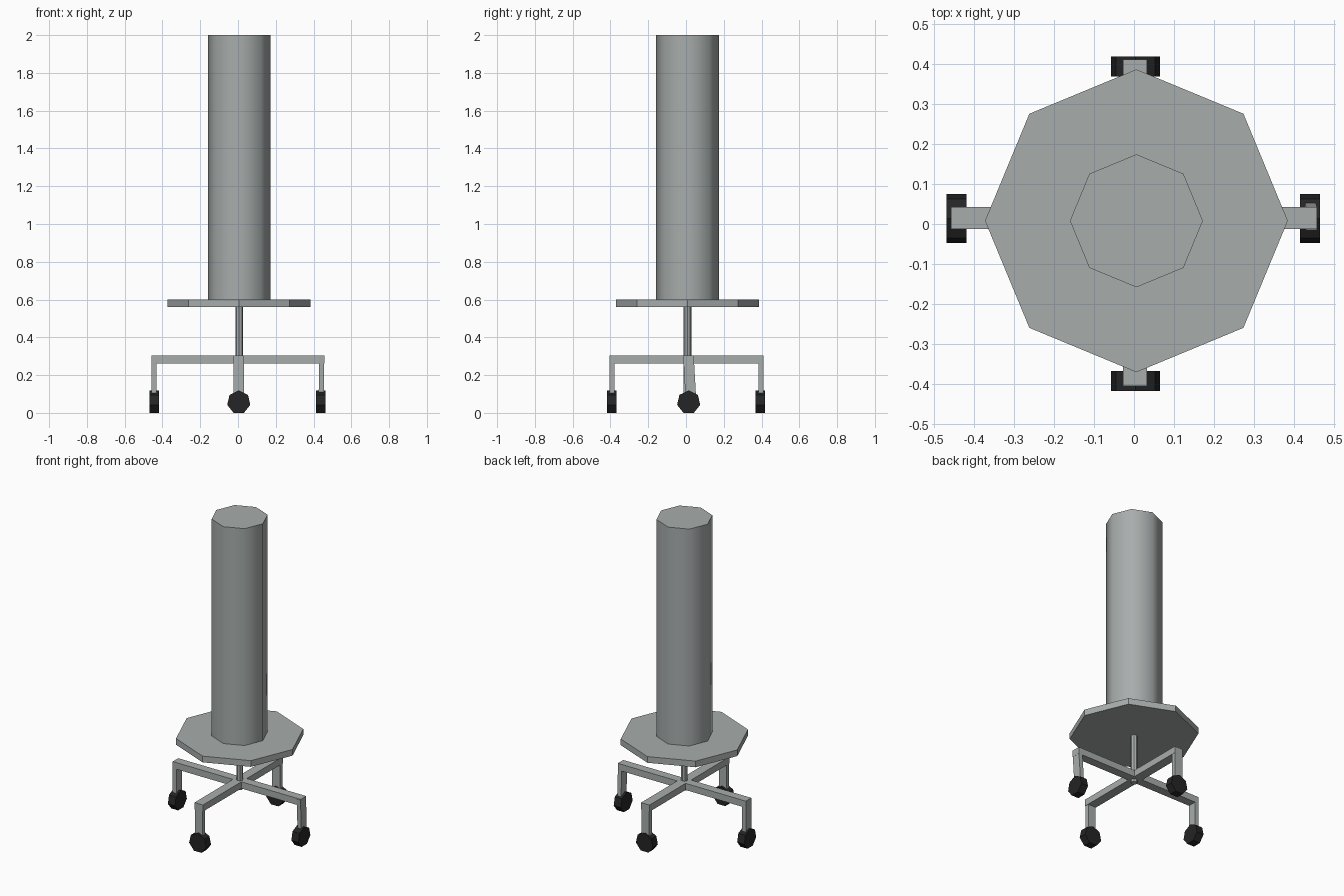
import bpy, bmesh, math
from mathutils import Matrix, Vector

if "Cube" in bpy.data.objects:
    bpy.data.objects.remove(bpy.data.objects["Cube"])


def material(name, rgb):
    m = bpy.data.materials.new(name)
    m.diffuse_color = (*rgb, 1)
    m.use_nodes = True
    m.node_tree.nodes["Principled BSDF"].inputs["Base Color"].default_value = m.diffuse_color
    return m


GREY = material("grey metal", (0.39, 0.42, 0.415))
BLACK = material("black rubber", (0.018, 0.018, 0.018))


def finish(name, bm, mat):
    bmesh.ops.recalc_face_normals(bm, faces=bm.faces)
    me = bpy.data.meshes.new(name)
    bm.to_mesh(me)
    bm.free()
    ob = bpy.data.objects.new(name, me)
    bpy.context.collection.objects.link(ob)
    me.materials.append(mat)
    return ob


def prism(name, sides, radius, depth, matrix, mat):
    bm = bmesh.new()
    bmesh.ops.create_cone(bm, cap_ends=True, segments=sides, radius1=radius,
                          radius2=radius, depth=depth, matrix=matrix)
    return finish(name, bm, mat)


def upright(name, radius, z0, z1):
    return prism(name, 8, radius, z1 - z0,
                 Matrix.Translation((0.006, 0.008, (z0 + z1) / 2)), GREY)


def box(name, lo, hi, bottom_shift=(0, 0, 0)):
    bm = bmesh.new()
    bmesh.ops.create_cube(bm, size=1)
    for v in bm.verts:
        low = v.co.z < 0
        v.co = Vector([lo[i] if v.co[i] < 0 else hi[i] for i in range(3)])
        if low:
            v.co += Vector(bottom_shift)
    return finish(name, bm, GREY)


# column, seat plate and centre post
column = upright("column", 0.166, 0.6, 2.0)
for p in column.data.polygons:
    p.use_smooth = abs(p.normal.z) < 0.5
for e in column.data.edges:
    a, b = (column.data.vertices[i].co.z for i in e.vertices)
    e.use_edge_sharp = abs(a - b) < 0.01
upright("seat_plate", 0.378, 0.56, 0.6)
upright("centre_post", 0.02, 0.245, 0.565)

# crossed arms
box("side_arm", (-0.457, -0.013, 0.262), (0.457, 0.043, 0.305))
box("long_arm", (-0.027, -0.405, 0.262), (0.033, 0.411, 0.305))

# legs; the right one leans slightly backwards
LEG_Z = (0.09, 0.3)
box("left_leg", (-0.457, -0.013, 0.09), (-0.431, 0.043, 0.3))
box("right_leg", (0.43, -0.015, 0.09), (0.457, 0.041, 0.3), (-0.003, 0.012, 0))
box("front_leg", (-0.025, -0.405, 0.09), (0.031, -0.379, 0.3))
box("back_leg", (-0.025, 0.385, 0.09), (0.031, 0.411, 0.3))

# seven sided wheels, one corner up and flat on the floor
R = 0.0625
ZC = R * math.cos(math.pi / 7)
for name, x, y, turn in (("left_wheel", -0.443, 0.014, 90),
                         ("right_wheel", 0.439, 0.014, 90),
                         ("front_wheel", 0.004, -0.392, 0),
                         ("back_wheel", 0.004, 0.393, 0)):
    m = (Matrix.Translation((x, y, ZC))
         @ Matrix.Rotation(math.radians(turn), 4, 'Z')
         @ Matrix.Rotation(math.radians(90), 4, 'X'))
    wheel = prism(name, 7, R, 0.05, m, BLACK)
    # set the wheel upright so that a flat edge rests on the ground
    if min(v.co.z for v in wheel.data.vertices) < -0.001:
        spin = Matrix.Translation((x, y, ZC)) @ Matrix.Rotation(
            math.pi, 4, 'X' if turn else 'Y') @ Matrix.Translation((-x, -y, -ZC))
        wheel.data.transform(spin)
